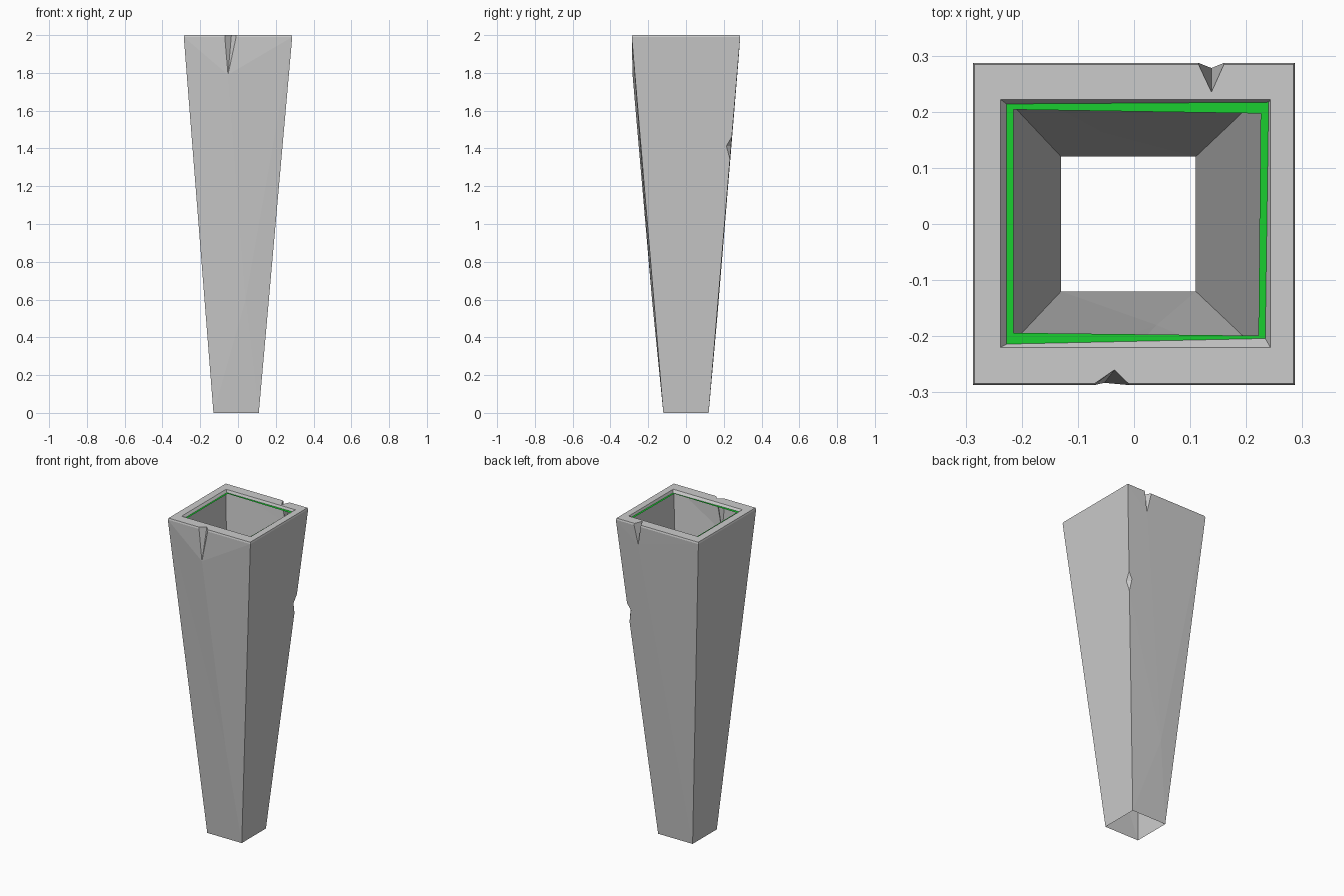
import bpy, bmesh

if "Cube" in bpy.data.objects:
    bpy.data.objects.remove(bpy.data.objects["Cube"])


def make_object(name, faces):
    """Build a mesh from polygons given as point lists, welding shared points."""
    bm = bmesh.new()
    for pts in faces:
        bm.faces.new([bm.verts.new(p) for p in pts])
    bmesh.ops.remove_doubles(bm, verts=bm.verts, dist=0.0005)
    bmesh.ops.recalc_face_normals(bm, faces=bm.faces)
    mesh = bpy.data.meshes.new(name)
    bm.to_mesh(mesh)
    bm.free()
    obj = bpy.data.objects.new(name, mesh)
    bpy.context.collection.objects.link(obj)
    return obj


def ring(x0, x1, y0, y1, z):
    """Corners: front left, front right, back right, back left."""
    return [(x0, y0, z), (x1, y0, z), (x1, y1, z), (x0, y1, z)]


def band(lower, upper):
    return [[lower[i], lower[(i + 1) % 4], upper[(i + 1) % 4], upper[i]]
            for i in range(4)]


def along(a, b, t):
    return tuple(p + (q - p) * t for p, q in zip(a, b))


# Main levels of the tapered shell, open at the bottom
base = ring(-0.13, 0.11, -0.12, 0.12, 0)
edge = ring(-0.287, 0.287, -0.287, 0.287, 1.99)
top = ring(-0.284, 0.284, -0.284, 0.284, 2)
lip = ring(-0.238, 0.243, -0.22, 0.222, 2)
green_out = [(-0.227, -0.214, 1.985), (0.234, -0.204, 1.985),
             (0.24, 0.217, 1.985), (-0.227, 0.214, 1.985)]
green_in = [(-0.215, -0.194, 1.985), (0.222, -0.199, 1.985),
            (0.226, 0.197, 1.985), (-0.215, 0.204, 1.985)]

faces = band(lip, green_out)

# Chipped back right corner
chip_up = along(base[2], edge[2], 0.735)
chip_low = along(base[2], edge[2], 0.675)
mid = along(base[2], edge[2], 0.71)
chip_side = (mid[0], mid[1] - 0.025, mid[2])
chip_back = (mid[0] - 0.025, mid[1], mid[2])
faces += [[chip_up, chip_side, chip_back], [chip_low, chip_back, chip_side]]


def notched_side(i, j, xa, xb, tip, low, end, extra=()):
    """Front or back wall with a wedge nick in the rim and a crack below it."""
    y, yt = edge[i][1], top[i][1]
    a, b = (xa, y, 1.99), (xb, y, 1.99)
    at, bt = (xa, yt, 2), (xb, yt, 2)
    return [
        [edge[i], a, low], [edge[i], low, end], [edge[i], end, base[i]],
        [base[i], end, base[j]],
        [b, edge[j], low],
        *([[low, edge[j], extra[0]], [low, extra[0], extra[1]],
           [low, extra[1], extra[2]], [low, extra[2], end],
           [extra[2], base[j], end]] if extra else
          [[low, edge[j], end], [edge[j], base[j], end]]),
        # wedge walls, thin bevel and rim
        [a, at, tip, low], [b, low, tip, bt],
        [edge[i], a, at, top[i]], [b, edge[j], top[j], bt],
        [top[i], at, tip, lip[i]], [tip, bt, top[j], lip[j]],
        [lip[i], tip, lip[j]],
    ]


# Front and back walls
faces += notched_side(0, 1, -0.07, -0.01, (-0.035, -0.26, 2),
                      (-0.053, -0.283, 1.79), (0.04, -0.18, 0.6))
faces += notched_side(3, 2, 0.115, 0.16, (0.138, 0.235, 2),
                      (0.138, 0.278, 1.87), (-0.06, 0.165, 0.5),
                      (chip_up, chip_back, chip_low))

# Plain left wall, chipped right wall, and their rims
faces += [[base[3], base[0], edge[0], edge[3]],
          [base[1], base[2], chip_low, chip_side, chip_up, edge[2], edge[1]]]
for i, j in ((1, 2), (3, 0)):
    faces += [[edge[i], edge[j], top[j], top[i]],
              [top[i], top[j], lip[j], lip[i]]]

make_object("tapered_shell", faces)

# Green strip lining the mouth
strip = make_object("green_strip", band(green_out, green_in))
green = bpy.data.materials.new("green")
green.diffuse_color = (0.01, 0.62, 0.03, 1)
green.use_nodes = True
green.node_tree.nodes["Principled BSDF"].inputs["Base Color"].default_value = green.diffuse_color
strip.data.materials.append(green)
